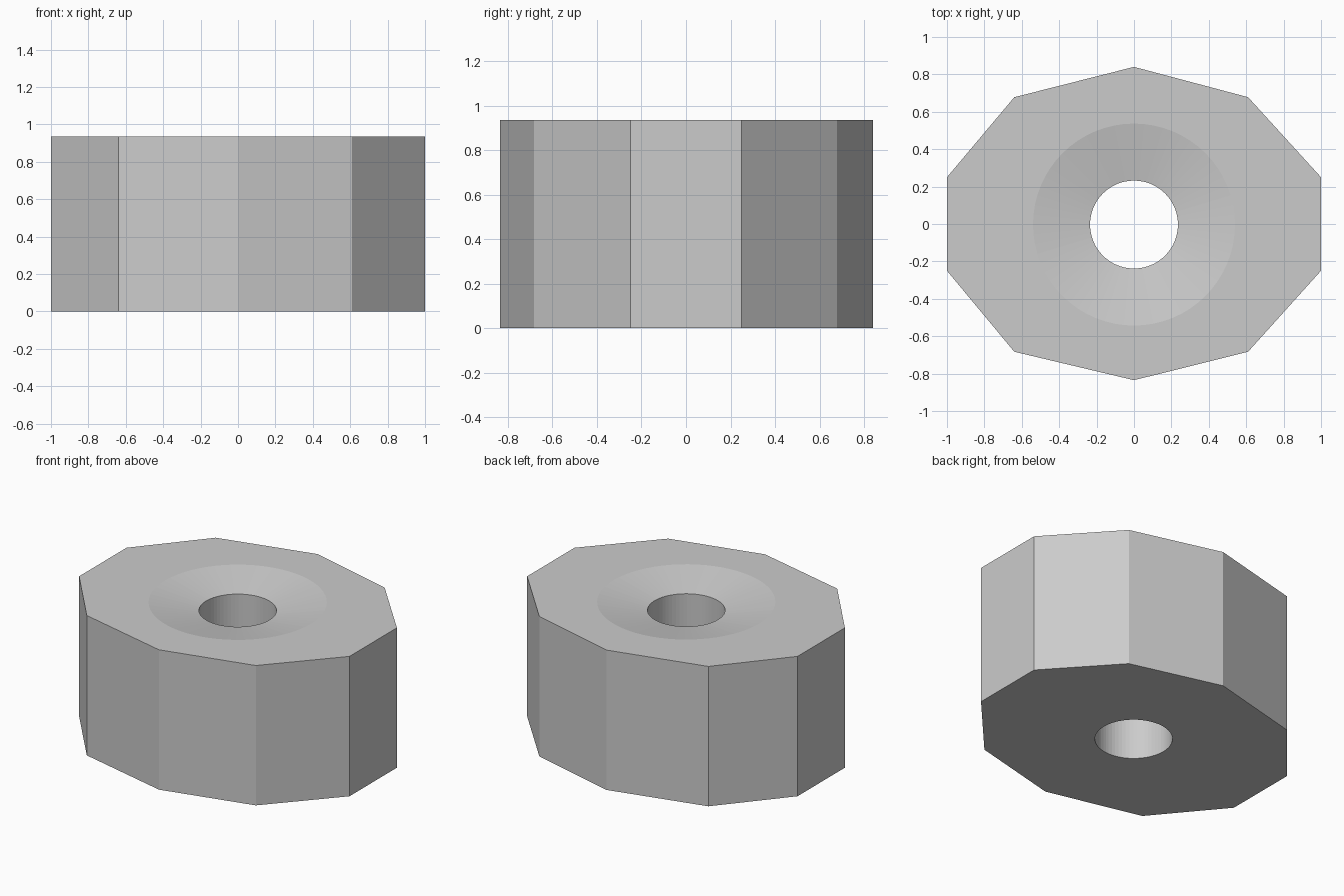
import bpy, bmesh
from math import cos, sin, tau

if "Cube" in bpy.data.objects:
    bpy.data.objects.remove(bpy.data.objects["Cube"])

HEIGHT = 0.935
SEGMENTS = 64
CENTRE_Y = -0.003


def mesh_object(name, rings):
    """Loft a closed solid through stacked rings of points."""
    bm = bmesh.new()
    loops = [[bm.verts.new(p) for p in ring] for ring in rings]
    n = len(loops[0])
    for low, high in zip(loops, loops[1:]):
        for i in range(n):
            j = (i + 1) % n
            bm.faces.new((low[i], low[j], high[j], high[i]))
    bm.faces.new(loops[0][::-1])
    bm.faces.new(loops[-1])
    bmesh.ops.recalc_face_normals(bm, faces=bm.faces)
    mesh = bpy.data.meshes.new(name)
    bm.to_mesh(mesh)
    bm.free()
    obj = bpy.data.objects.new(name, mesh)
    bpy.context.collection.objects.link(obj)
    return obj


def circle(r, z):
    return [(r * cos(tau * i / SEGMENTS), CENTRE_Y + r * sin(tau * i / SEGMENTS), z)
            for i in range(SEGMENTS)]


# Ten-sided block
outline = [(0, -0.835), (0.61, -0.683), (1, -0.25), (1, 0.25), (0.61, 0.678),
           (0, 0.84), (-0.64, 0.678), (-1, 0.25), (-1, -0.25), (-0.64, -0.683)]
block = mesh_object("block", [[(x, y, z) for x, y in outline] for z in (0, HEIGHT)])

# Through hole with a shallow conical recess at the top
depth, inner, outer, over = 0.055, 0.235, 0.54, 0.02
slope = (outer - inner) / depth
cutter = mesh_object("hole_cutter", [
    circle(inner, -0.1), circle(inner, HEIGHT - depth),
    circle(outer + slope * over, HEIGHT + over)])

cut = block.modifiers.new("hole", 'BOOLEAN')
cut.operation = 'DIFFERENCE'
cut.solver = 'EXACT'
cut.object = cutter

# Apply the cut and remove the helper
bpy.context.view_layer.objects.active = block
block.select_set(True)
bpy.ops.object.modifier_apply(modifier=cut.name)
bpy.data.objects.remove(cutter)
